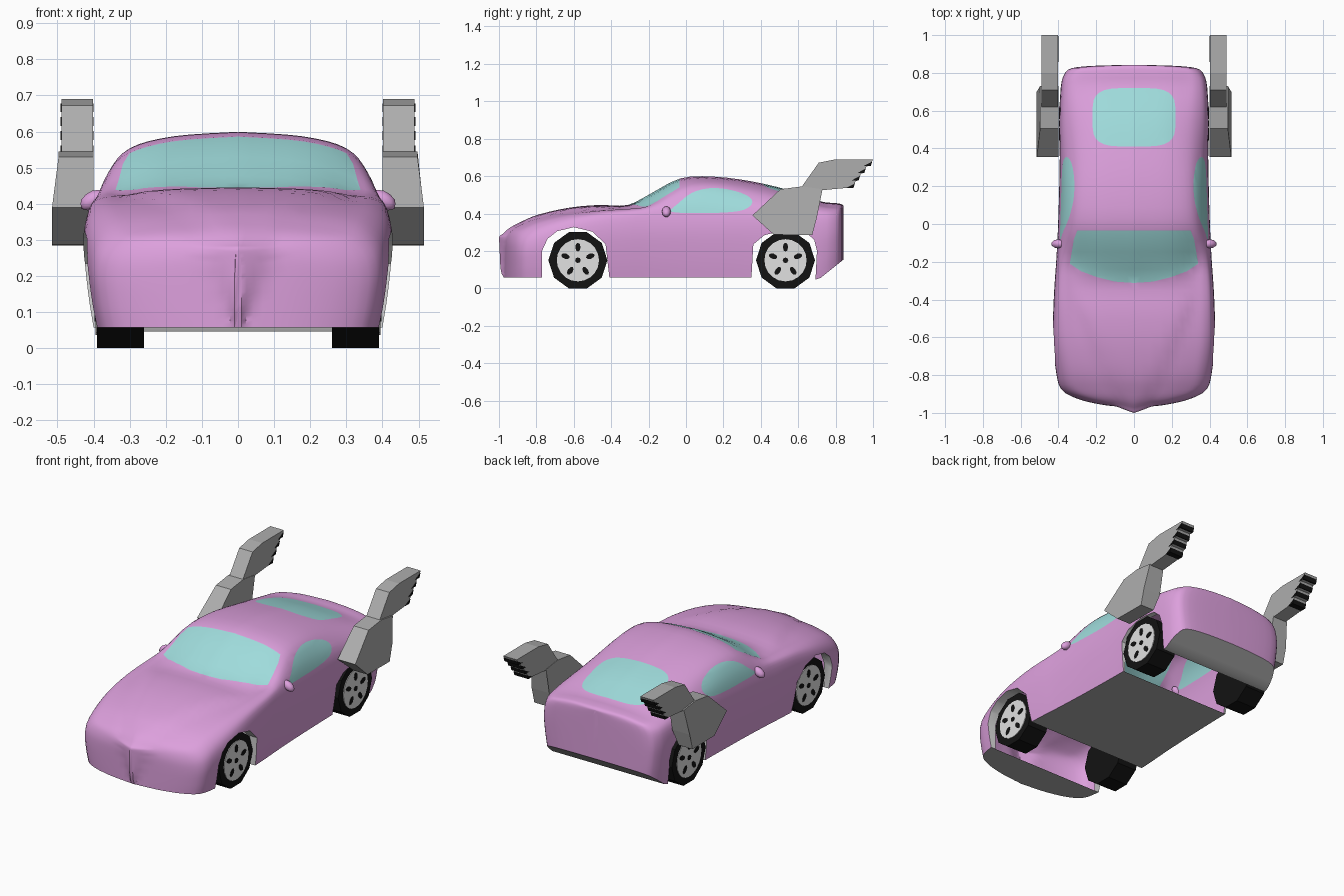
import bpy, bmesh, math
from mathutils import Vector

if "Cube" in bpy.data.objects:
    bpy.data.objects.remove(bpy.data.objects["Cube"])


def material(name, r, g, b):
    m = bpy.data.materials.new(name)
    m.diffuse_color = (r, g, b, 1)
    m.use_nodes = True
    m.node_tree.nodes["Principled BSDF"].inputs["Base Color"].default_value = m.diffuse_color
    return m


PINK = material("pink paint", .72, .35, .72)
GLASS = material("aqua glass", .35, .72, .72)
GREY = material("mid grey", .42, .42, .42)
SILVER = material("light silver", .75, .75, .75)
BLACK = material("tyre black", .006, .006, .006)
SLOTS = [PINK, GREY, SILVER, BLACK]  # slot 3 marks cut walls to throw away
WASTE = 3


def make(name, verts, faces, mats, idx=None):
    me = bpy.data.meshes.new(name)
    me.from_pydata([tuple(v) for v in verts], [], faces)
    for m in mats:
        me.materials.append(m)
    if idx:
        me.polygons.foreach_set("material_index", idx)
    bm = bmesh.new()
    bm.from_mesh(me)
    bmesh.ops.recalc_face_normals(bm, faces=bm.faces)
    bm.to_mesh(me)
    bm.free()
    ob = bpy.data.objects.new(name, me)
    bpy.context.collection.objects.link(ob)
    return ob


def prism(name, pts, axis, levels, mats, side_idx=None, cap_idx=0):
    """Extrude a 2D outline along x or z through the given levels."""
    n = len(pts)
    verts = [(l, a, b) if axis == 'x' else (a, b, l) for l in levels for a, b in pts]
    faces, idx = [], []
    for k in range(len(levels) - 1):
        for i in range(n):
            j = (i + 1) % n
            faces.append((k*n + i, k*n + j, k*n + n + j, k*n + n + i))
            idx.append(side_idx[k] if side_idx else 0)
    faces += [tuple(range(n)), tuple(range(len(verts) - n, len(verts)))]
    return make(name, verts, faces, mats, idx + [cap_idx, cap_idx])


def smooth(ob, deg=35):
    bpy.ops.object.select_all(action='DESELECT')
    ob.select_set(True)
    bpy.context.view_layer.objects.active = ob
    bpy.ops.object.shade_smooth_by_angle(angle=math.radians(deg))


def spline(rows, n, closed=False):
    """Catmull-Rom through rows of any dimension."""
    rows = [Vector(r) for r in rows]
    c, out = len(rows), []
    get = (lambda i: rows[i % c]) if closed else (lambda i: rows[max(0, min(c - 1, i))])
    for i in range(c if closed else c - 1):
        p, q, r, s = (get(i + k) for k in (-1, 0, 1, 2))
        for k in range(n):
            t = k / n
            out.append(.5 * (2*q + (r - p)*t + (2*p - 5*q + 4*r - s)*t*t + (3*q - p - 3*r + s)*t**3))
    return out if closed else out + [rows[-1]]


def clamp(v):
    return max(0, min(1, v))


def boolean(base, cutter, op):
    m = base.modifiers.new("cut", 'BOOLEAN')
    m.operation, m.object, m.solver = op, cutter, 'EXACT'
    dg = bpy.context.evaluated_depsgraph_get()
    me = bpy.data.meshes.new_from_object(base.evaluated_get(dg))
    base.modifiers.clear()
    return me


def drop_waste(me):
    bm = bmesh.new()
    bm.from_mesh(me)
    bmesh.ops.delete(bm, geom=[f for f in bm.faces if f.material_index == WASTE], context='FACES')
    bm.to_mesh(me)
    bm.free()


# Body stations: y, half width, top z, shoulder z, roof half width, roof edge z
ROWS = [(-.972, .01, .27, .22, .006, .262), (-.968, .07, .28, .22, .05, .27),
        (-.955, .18, .29, .23, .12, .28), (-.925, .30, .32, .24, .20, .305),
        (-.875, .385, .348, .26, .27, .325), (-.78, .413, .385, .30, .29, .365),
        (-.62, .43, .42, .345, .31, .40), (-.45, .427, .436, .38, .31, .418),
        (-.31, .42, .446, .395, .31, .425), (-.20, .412, .50, .40, .32, .445),
        (-.03, .403, .588, .405, .305, .54), (.15, .397, .597, .405, .295, .553),
        (.35, .393, .572, .41, .28, .53), (.55, .395, .525, .405, .26, .495),
        (.72, .388, .465, .39, .27, .445), (.79, .37, .457, .38, .27, .435),
        (.825, .33, .452, .37, .25, .43), (.838, .20, .445, .36, .15, .42),
        (.842, .02, .44, .35, .015, .41)]


def shape_nose(x, y, z):
    # pointed beak on the nose and raised V on the bonnet
    v = .01 + .09 * clamp((z - .06) / .2)
    beak = .028 * max(0, 1 - abs(x) / v) * clamp((-y - .86) / .1)
    v = .1 + .44 * (y + .92)
    if z > .25:
        z += .012 * clamp((v - abs(x)) / .04) * clamp((y + .95) / .1) * clamp((-.33 - y) / .15)
    return (x, y - beak, z)


verts, faces, idx = [], [], []
for y, w, t, s, rw, rz in spline(ROWS, 3):
    b = .057 if y < .6 else .04 + max(0, y - .7) * .8
    d = s - b
    half = spline([(.94*w, b), (.975*w, b + .3*d), (w, b + .7*d), (.97*w, s),
                   (.5*(.97*w + rw) + .03*w, .5*(s + rz) + .03*w), (rw, rz),
                   (.6*rw, rz + .72*(t - rz)), (0, t)], 4)
    ring = [(p[0], p[1]) for p in half] + [(-p[0], p[1]) for p in half[-2::-1]]
    n = len(ring)
    verts += [shape_nose(x, y, z) for x, z in ring]
stations = len(verts) // n
for k in range(stations - 1):
    for i in range(n):
        j = (i + 1) % n
        faces.append((k*n + i, k*n + j, k*n + n + j, k*n + n + i))
        idx.append(1 if i == n - 1 else 0)  # closing strip is the underside
faces += [tuple(range(n)), tuple(range(len(verts) - n, len(verts)))]
body = make("car_body", verts, faces, SLOTS, idx + [0, 0])
solid = body.copy()
solid.data = body.data.copy()
bpy.context.collection.objects.link(solid)

# Wheel arches: the middle of the tunnel is waste, the outer part stays as a lip
FRONT_ARCH = [(-.77, -.1), (-.77, .2), (-.74, .265), (-.69, .305), (-.6, .327), (-.5, .303),
              (-.43, .235), (-.41, .06), (-.41, -.1)]
REAR_ARCH = [(.35, -.1), (.35, .06), (.36, .235), (.42, .285), (.53, .31), (.64, .3),
             (.685, .26), (.70, .2), (.685, -.1)]
for arch in (FRONT_ARCH, REAR_ARCH):
    cut = prism("arch_cutter", arch, 'x', (-.6, -.36, .36, .6), SLOTS, (2, WASTE, 2), WASTE)
    body.data = boolean(body, cut, 'DIFFERENCE')
    bpy.data.objects.remove(cut)

# Windows: each outline is cut from the body and refilled with the same surface in glass
SIDE = [(-.08, .41), (-.04, .455), (.03, .51), (.12, .535), (.22, .53), (.32, .50),
        (.355, .46), (.31, .42), (.2, .405), (.05, .403)]
side = [tuple(p) for p in spline(SIDE, 3, True)]
screen = [(.3, -.035), (.318, -.08), (.34, -.21), (.28, -.25), (.2, -.28), (.1, -.305)]
screen = screen + [(0, -.312)] + [(-x, y) for x, y in screen[::-1]]


def squared(a, r):
    return math.copysign(abs(a) ** .5, a) * r


rear = [(squared(math.cos(a), .22), .565 + squared(math.sin(a), .155))
        for a in (2 * math.pi * (i + .5) / 28 for i in range(28))]
for name, outline, axis, levels in (("windscreen", screen, 'z', (.3, .8)),
                                    ("rear_window", rear, 'z', (.35, .8)),
                                    ("right_window", side, 'x', (.2, .6)),
                                    ("left_window", side, 'x', (-.6, -.2))):
    cut = prism("window_cutter", outline, axis, levels, SLOTS, (WASTE,), WASTE)
    body.data = boolean(body, cut, 'DIFFERENCE')
    pane = bpy.data.objects.new(name, boolean(solid, cut, 'INTERSECT'))
    bpy.context.collection.objects.link(pane)
    drop_waste(pane.data)
    pane.data.materials.clear()
    pane.data.materials.append(GLASS)
    pane.data.polygons.foreach_set("material_index", [0] * len(pane.data.polygons))
    smooth(pane)
    bpy.data.objects.remove(cut)
drop_waste(body.data)
smooth(body)
bpy.data.objects.remove(solid)


def circle(cy, cz, r, n, ry=None, turn=0):
    out = []
    for i in range(n):
        a, b = r * math.cos(2*math.pi*i/n), (ry or r) * math.sin(2*math.pi*i/n)
        out.append((cy + a*math.cos(turn) - b*math.sin(turn), cz + a*math.sin(turn) + b*math.cos(turn)))
    return out


# Arm outlines in side view (y, z)
FOREARM = [(.355, .39), (.505, .53), (.62, .545), (.73, .53), (.70, .38), (.675, .285), (.47, .287)]
HAND = [(.60, .53), (.62, .545), (.71, .672), (.80, .69), (1.0, .69), (.985, .655), (.965, .652),
        (.952, .617), (.935, .613), (.922, .577), (.907, .573), (.892, .54), (.73, .525)]
TIPS = [(1.0, .69), (.965, .652), (.935, .613), (.907, .573)]

for s, label in ((1, "right"), (-1, "left")):
    # Wheels: ten-sided tyre, silver rim, dark slots
    for cy, end in ((-.578, "front"), (.532, "rear")):
        prism(f"{end}_{label}_tyre", circle(cy, .15, .1577, 10), 'x', (.26*s, .39*s), [BLACK])
        prism(f"{end}_{label}_rim", circle(cy, .15, .113, 20), 'x', (.385*s, .394*s), [SILVER])
        for k in range(5):
            a = math.pi/2 + k * 2*math.pi/5
            slot = circle(cy + .07*math.cos(a), .15 + .07*math.sin(a), .024, 8, .014, a)
            prism(f"{end}_{label}_slot_{k}", slot, 'x', (.393*s, .397*s), [BLACK])
        prism(f"{end}_{label}_hub", circle(cy, .15, .015, 8), 'x', (.393*s, .397*s), [BLACK])
    # Blocky arms rising over the rear wheels
    arm = prism(f"{label}_forearm", FOREARM, 'x', (.40*s, .515*s), [GREY])
    for v in arm.data.vertices:
        if abs(v.co.x) > .45 and v.co.z > .5:
            v.co.x = .497 * s
        elif abs(v.co.x) < .45 and v.co.z < .3:
            v.co.x = .425 * s
    prism(f"{label}_hand", HAND, 'x', (.402*s, .489*s), [GREY])
    for k, (y, z) in enumerate(TIPS):
        tip = [(y - .004, z - .012), (y - .012, z - .036), (y - .05, z - .036)]
        prism(f"{label}_fingertip_{k}", tip, 'x', (.400*s, .491*s), [BLACK])
    # Door mirrors
    bm = bmesh.new()
    bmesh.ops.create_icosphere(bm, subdivisions=2, radius=1)
    for v in bm.verts:
        x, y, z = v.co
        v.co = (s * (.402 + .036*x), -.105 + .024*y, .41 - .012*x + .027*z)
    bmesh.ops.recalc_face_normals(bm, faces=bm.faces)
    me = bpy.data.meshes.new(f"{label}_mirror")
    bm.to_mesh(me)
    bm.free()
    me.materials.append(PINK)
    mirror = bpy.data.objects.new(f"{label}_mirror", me)
    bpy.context.collection.objects.link(mirror)
    smooth(mirror)
